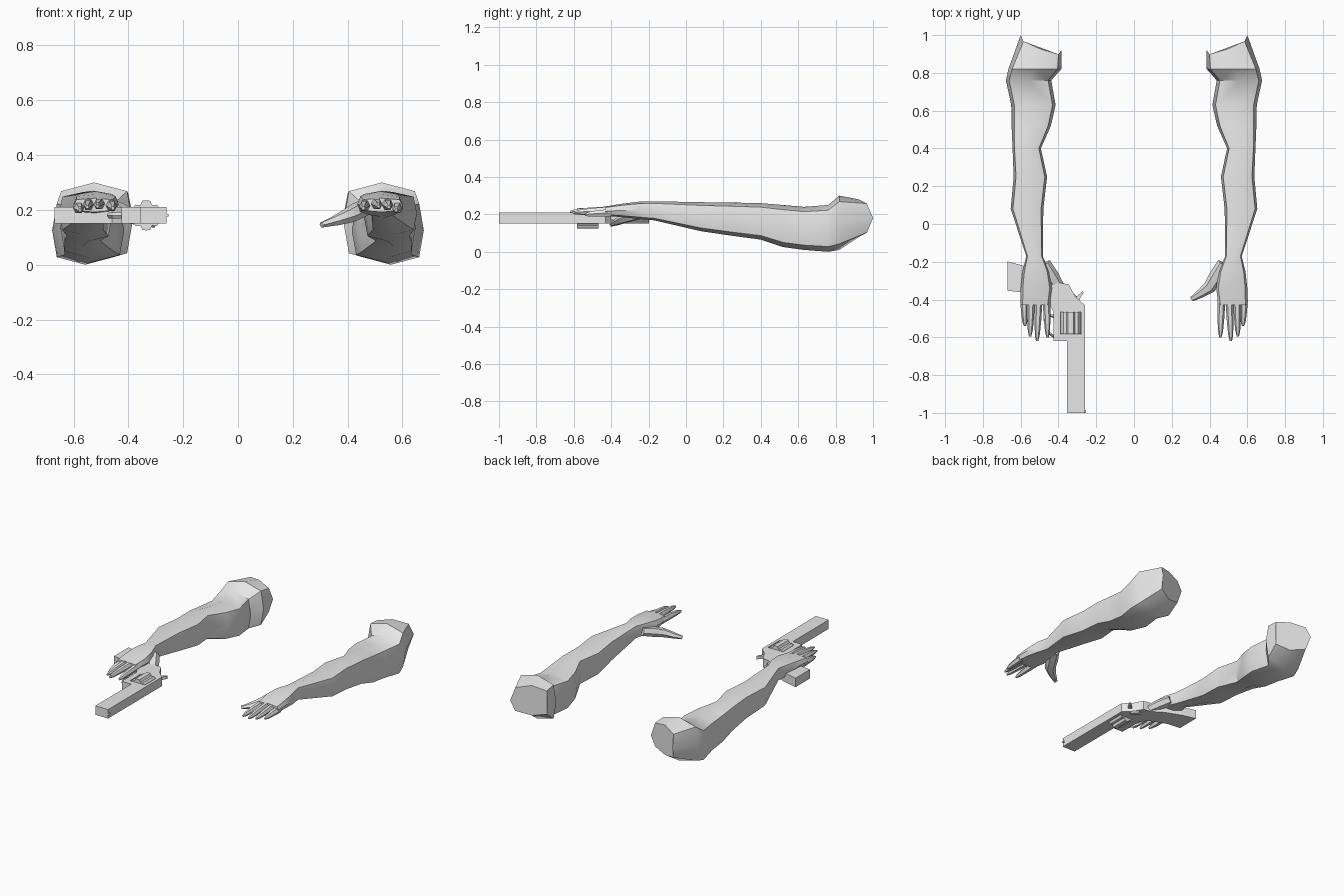
import bpy
import bmesh
import math
from mathutils import Vector

default_cube = bpy.data.objects.get("Cube")
if default_cube:
    bpy.data.objects.remove(default_cube, do_unlink=True)


def make_material(name, colour):
    mat = bpy.data.materials.new(name)
    mat.use_nodes = True
    mat.diffuse_color = colour
    mat.node_tree.nodes["Principled BSDF"].inputs["Base Color"].default_value = colour
    return mat


GREY = make_material("plain light grey", (0.8, 0.8, 0.8, 1))


def finish(bm, name, smooth=False):
    bmesh.ops.recalc_face_normals(bm, faces=bm.faces)
    mesh = bpy.data.meshes.new(name)
    bm.to_mesh(mesh)
    bm.free()
    mesh.materials.append(GREY)
    obj = bpy.data.objects.new(name, mesh)
    bpy.context.collection.objects.link(obj)
    if smooth:
        bpy.ops.object.select_all(action="DESELECT")
        obj.select_set(True)
        bpy.context.view_layer.objects.active = obj
        bpy.ops.object.shade_smooth_by_angle(angle=math.radians(35))
    return obj


def loft(bm, rings):
    """Skin a list of equal rings and close both ends."""
    loops = [[bm.verts.new(p) for p in ring] for ring in rings]
    count = len(loops[0])
    for a, b in zip(loops, loops[1:]):
        for i in range(count):
            j = (i + 1) % count
            bm.faces.new((a[i], a[j], b[j], b[i]))
    bm.faces.new(loops[0])
    bm.faces.new(loops[-1])


def tube(bm, path, widths, flat=1.0, sides=6):
    """Tapered tube whose cross-section follows the path direction."""
    points = [Vector(p) for p in path]
    rings = []
    for i, p in enumerate(points):
        along = points[min(i + 1, len(points) - 1)] - points[max(i - 1, 0)]
        side = along.cross(Vector((0, 0, 1))).normalized()
        up = side.cross(along).normalized()
        ring = []
        for k in range(sides):
            t = math.tau * k / sides
            ring.append(p + widths[i] * (side * math.cos(t) + up * flat * math.sin(t)))
        rings.append(ring)
    loft(bm, rings)


def prism(name, outline, low=0.15, high=0.21):
    """Plate cut to an outline seen from above."""
    bm = bmesh.new()
    loft(bm, [[(x, y, z) for x, y in outline] for z in (low, high)])
    return finish(bm, name)


def box_outline(x0, x1, y0, y1):
    return [(x0, y0), (x1, y0), (x1, y1), (x0, y1)]


def arm_ring(y, inner, outer, top, bottom):
    """Eight-sided section with a bulging middle on every side."""
    mid = (inner + outer) / 2
    inset = (outer - inner) * 0.07
    drop = (top - bottom) * 0.11
    centre = (top + bottom) / 2
    return [(mid, y, top), (outer - inset, y, top - drop), (outer, y, centre),
            (outer - inset, y, bottom + drop), (mid, y, bottom),
            (inner + inset, y, bottom + drop), (inner, y, centre),
            (inner + inset, y, top - drop)]


# Sections from knuckles to elbow: y, inner x, outer x, top, bottom
ARM = [
    (-0.43, 0.447, 0.60, 0.243, 0.192),
    (-0.34, 0.435, 0.60, 0.257, 0.185),
    (-0.25, 0.45, 0.59, 0.268, 0.175),
    (-0.17, 0.483, 0.57, 0.27, 0.168),
    (0.08, 0.48, 0.653, 0.265, 0.11),
    (0.25, 0.46, 0.637, 0.263, 0.085),
    (0.40, 0.493, 0.643, 0.26, 0.065),
    (0.52, 0.44, 0.648, 0.25, 0.025),
    (0.63, 0.415, 0.65, 0.24, 0.01),
    (0.76, 0.438, 0.678, 0.25, 0.0),
    (0.82, 0.385, 0.665, 0.30, 0.01),
]
# Fingers: base x, tip x, tip y, height offset
FINGERS = [
    (0.463, 0.457, -0.60, -0.004),
    (0.505, 0.513, -0.62, 0.003),
    (0.545, 0.55, -0.595, 0.0),
    (0.582, 0.577, -0.54, -0.012),
]


def build_arm(name, side):
    bm = bmesh.new()
    rings = [arm_ring(*row) for row in ARM]
    # Slanted, slightly rounded upper end
    end = []
    for x, y, z in arm_ring(0, 0.385, 0.60, 0.28, 0.08):
        slant = 0.92 + 0.08 * (x - 0.385) / 0.215
        end.append((x, slant - 0.35 * abs(z - 0.18), z))
    rings.append(end)
    loft(bm, rings)
    # Fingers
    for base, tip, reach, lift in FINGERS:
        path = []
        for t, z in ((0, 0.22), (0.5, 0.217), (0.85, 0.213), (1, 0.21)):
            path.append((base + (tip - base) * t, -0.40 + (reach + 0.40) * t, z + lift))
        tube(bm, path, (0.021, 0.018, 0.013, 0.006), flat=1.1)
    # Thumb
    tube(bm, [(0.475, -0.21, 0.215), (0.437, -0.275, 0.197), (0.40, -0.335, 0.177),
              (0.355, -0.367, 0.16), (0.305, -0.398, 0.145)],
         (0.035, 0.039, 0.034, 0.024, 0.013), flat=0.8)
    for v in bm.verts:
        v.co.x *= side
    return finish(bm, name, smooth=True)


build_arm("left_arm", 1)
build_arm("right_arm", -1)

# Revolver lying on its side: barrel and frame around the open window
prism("barrel", box_outline(-0.355, -0.26, -1.0, -0.62))
prism("frame_front", [(-0.425, -0.62), (-0.26, -0.62), (-0.26, -0.585), (-0.425, -0.585)])
prism("frame_top_strap", box_outline(-0.28, -0.26, -0.585, -0.465))
prism("frame_bottom_strap", box_outline(-0.425, -0.39, -0.585, -0.465))
prism("frame_rear", [(-0.425, -0.465), (-0.26, -0.465), (-0.26, -0.43), (-0.31, -0.385),
                     (-0.345, -0.32), (-0.40, -0.31), (-0.46, -0.41)])
prism("grip", [(-0.46, -0.41), (-0.40, -0.31), (-0.47, -0.265), (-0.57, -0.225),
               (-0.67, -0.198), (-0.67, -0.353), (-0.58, -0.363)])
prism("hammer", [(-0.315, -0.40), (-0.295, -0.41), (-0.268, -0.365), (-0.272, -0.356),
                 (-0.305, -0.385)], 0.17, 0.19)
prism("front_sight", box_outline(-0.26, -0.254, -1.0, -0.985), 0.175, 0.185)

# Fluted drum
bm = bmesh.new()
drum = []
for y in (-0.583, -0.467):
    ring = []
    for k in range(24):
        t = math.tau * k / 24
        radius = 0.043 if k % 4 == 0 else 0.055
        ring.append((-0.335 + radius * math.cos(t), y, 0.18 + radius * math.sin(t)))
    drum.append(ring)
loft(bm, drum)
finish(bm, "drum")

# Trigger guard and trigger
bm = bmesh.new()
tube(bm, [(-0.42, -0.60, 0.18), (-0.452, -0.575, 0.18), (-0.472, -0.51, 0.18),
          (-0.465, -0.45, 0.18), (-0.44, -0.42, 0.18)], [0.007] * 5, flat=1.6, sides=4)
finish(bm, "trigger_guard")
bm = bmesh.new()
tube(bm, [(-0.42, -0.49, 0.18), (-0.445, -0.485, 0.18), (-0.46, -0.50, 0.18)],
     (0.009, 0.007, 0.004), sides=4)
finish(bm, "trigger")
